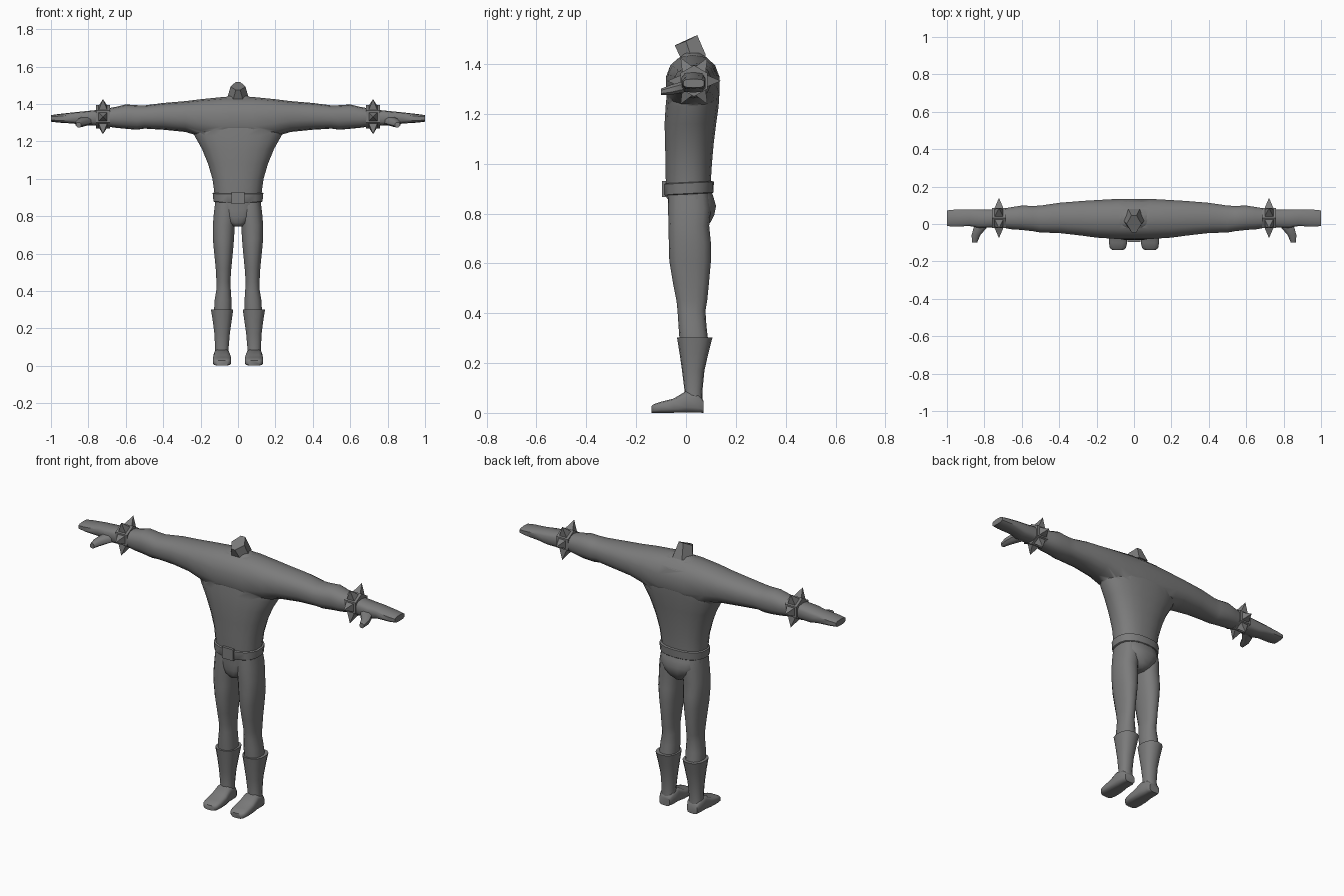
import bpy, bmesh, math
from mathutils import Vector

grey = bpy.data.materials.new("grey")
grey.diffuse_color = (0.2, 0.2, 0.2, 1)


def finish(name, bm, angle=45, mirror=False):
    bmesh.ops.recalc_face_normals(bm, faces=bm.faces)
    me = bpy.data.meshes.new(name)
    bm.to_mesh(me)
    bm.free()
    me.materials.append(grey)
    ob = bpy.data.objects.new(name, me)
    bpy.context.collection.objects.link(ob)
    bpy.ops.object.select_all(action='DESELECT')
    bpy.context.view_layer.objects.active = ob
    ob.select_set(True)
    if angle:
        bpy.ops.object.shade_smooth_by_angle(angle=math.radians(angle))
    if mirror:
        ob.modifiers.new("mirror", 'MIRROR').use_mirror_merge = False
    return ob


def loft(name, axis, rings, sides=14, power=0.85, angle=45, mirror=False, caps=True):
    """Rings are (position, min u, max u, min v, max v) across the axis; power < 1 is boxier."""
    bm = bmesh.new()
    loops = []
    for p, u0, u1, v0, v1 in rings:
        loop = []
        for i in range(sides):
            a = 2 * math.pi * (i + 0.5) / sides
            c, s = math.cos(a), math.sin(a)
            u = (u0 + u1) / 2 + (u1 - u0) / 2 * math.copysign(abs(c) ** power, c)
            v = (v0 + v1) / 2 + (v1 - v0) / 2 * math.copysign(abs(s) ** power, s)
            co = {'x': (p, u, v), 'y': (u, p, v), 'z': (u, v, p)}[axis]
            loop.append(bm.verts.new(co))
        loops.append(loop)
    for a, b in zip(loops, loops[1:]):
        for i in range(sides):
            j = (i + 1) % sides
            bm.faces.new((a[i], a[j], b[j], b[i]))
    if caps:
        bm.faces.new(loops[0])
        bm.faces.new(loops[-1])
    return finish(name, bm, angle, mirror)


# Torso, with the arms joined to it as one skin
torso = loft("torso", 'z', [
    (0.86, -.122, .122, -.078, .10), (0.92, -.127, .127, -.082, .10),
    (1.00, -.138, .138, -.083, .105), (1.08, -.162, .162, -.085, .112),
    (1.16, -.195, .195, -.087, .122), (1.23, -.235, .235, -.083, .132),
    (1.28, -.25, .25, -.078, .135), (1.34, -.22, .22, -.066, .132),
    (1.39, -.16, .16, -.045, .12), (1.425, -.09, .09, -.025, .085),
    (1.445, -.05, .05, -.01, .06)], sides=20, angle=60)
half = [(0.08, -.083, .137, 1.19, 1.437), (0.20, -.075, .13, 1.225, 1.425),
        (0.28, -.064, .125, 1.25, 1.415), (0.40, -.05, .115, 1.262, 1.405),
        (0.50, -.047, .10, 1.268, 1.392), (0.54, -.04, .098, 1.262, 1.393),
        (0.60, -.033, .10, 1.267, 1.397), (0.65, -.03, .092, 1.272, 1.385),
        (0.72, -.018, .08, 1.282, 1.372)]
arms = loft("arms", 'x', [(-r[0],) + r[1:] for r in reversed(half)] + half, angle=60)
mod = torso.modifiers.new("join", 'BOOLEAN')
mod.operation, mod.object, mod.solver = 'UNION', arms, 'EXACT'
bpy.context.view_layer.objects.active = torso
bpy.ops.object.modifier_apply(modifier="join")
bpy.data.objects.remove(arms)
torso.name = "torso_and_arms"

# Neck: short tapered stump with a slanted top
bm = bmesh.new()
low = [(-.058, .02, 1.43), (-.025, -.022, 1.425), (.025, -.022, 1.425),
       (.058, .02, 1.43), (.03, .08, 1.435), (-.03, .08, 1.435)]
top = [(-.04, 0, 1.492), (-.012, -.045, 1.475), (.012, -.045, 1.475),
       (.04, 0, 1.492), (.014, .045, 1.516), (-.014, .045, 1.516)]
a, b = [[bm.verts.new(v) for v in r] for r in (low, top)]
for i in range(6):
    j = (i + 1) % 6
    bm.faces.new((a[i], a[j], b[j], b[i]))
bm.faces.new(a)
bm.faces.new(b)
finish("neck", bm, 40)

# Hands and thumbs
loft("hand", 'x', [
    (0.70, -.015, .078, 1.285, 1.37), (0.77, -.02, .078, 1.285, 1.366),
    (0.83, -.022, .08, 1.285, 1.36), (0.88, -.012, .08, 1.295, 1.355),
    (0.96, -.016, .078, 1.30, 1.346), (1.00, -.012, .074, 1.305, 1.34)],
    sides=10, power=0.6, mirror=True)
loft("thumb", 'y', [
    (0.02, .76, .83, 1.29, 1.34), (-.02, .785, .86, 1.283, 1.33),
    (-.06, .82, .87, 1.275, 1.318), (-.10, .838, .866, 1.274, 1.302)],
    sides=8, mirror=True)

# Hexagonal wrist bands with a spike on each face
centre = Vector((0.722, 0.032, 1.332))
bm = bmesh.new()
rings = []
for x in (-.037, .037):
    rings.append([bm.verts.new(centre + Vector((x, .063 * math.cos(t), .063 * math.sin(t))))
                  for t in [math.radians(30 + 60 * i) for i in range(6)]])
for i in range(6):
    j = (i + 1) % 6
    bm.faces.new((rings[0][i], rings[0][j], rings[1][j], rings[1][i]))
bm.faces.new(rings[0])
bm.faces.new(rings[1])
for i in range(6):
    t = math.radians(60 * i)
    out = Vector((0, math.cos(t), math.sin(t)))
    side = Vector((0, -math.sin(t), math.cos(t)))
    base = [bm.verts.new(centre + out * .054 + side * .023 * s + Vector((.023 * x, 0, 0)))
            for s, x in ((-1, -1), (1, -1), (1, 1), (-1, 1))]
    tip = bm.verts.new(centre + out * .108)
    bm.faces.new(base)
    for k in range(4):
        bm.faces.new((base[k], base[(k + 1) % 4], tip))
finish("spiked_band", bm, 0, True)

# Belt, tilted slightly up at the back, and its buckle
belt = loft("belt", 'z', [
    (0.877, -.128, .128, -.088, .107), (0.880, -.133, .133, -.09, .11),
    (0.922, -.137, .137, -.09, .112), (0.925, -.13, .13, -.086, .105)], sides=18, angle=35)
for v in belt.data.vertices:
    v.co.z += v.co.y * 0.05
bm = bmesh.new()
bmesh.ops.create_cube(bm, size=1)
for v in bm.verts:
    v.co = Vector((v.co.x * .07, v.co.y * .022 - .085, v.co.z * .064 + .898))
finish("buckle", bm, 0)

# Briefs, narrowing to the crotch
loft("briefs", 'z', [
    (0.90, -.122, .122, -.077, .10), (0.865, -.124, .124, -.075, .112),
    (0.83, -.122, .122, -.074, .122), (0.795, -.10, .10, -.073, .115),
    (0.765, -.065, .065, -.068, .10), (0.745, -.03, .03, -.055, .08)], sides=16, angle=60)

# Legs
loft("leg", 'z', [
    (0.88, .01, .122, -.07, .092), (0.82, .006, .13, -.072, .10),
    (0.75, .016, .136, -.07, .093), (0.68, .02, .136, -.069, .10),
    (0.61, .026, .129, -.067, .10), (0.52, .035, .12, -.052, .092),
    (0.45, .04, .116, -.038, .085), (0.41, .038, .116, -.034, .078),
    (0.35, .034, .126, -.03, .082), (0.28, .035, .13, -.025, .09)],
    angle=60, mirror=True)

# Boots: flared shaft and a pointed foot
loft("boot_shaft", 'z', [
    (0.05, .048, .125, -.01, .067), (0.09, .05, .123, -.006, .066),
    (0.17, .043, .127, -.016, .074), (0.24, .033, .136, -.026, .09),
    (0.302, .024, .146, -.036, .106)], angle=40, mirror=True)
loft("boot_foot", 'y', [
    (.07, .055, .12, 0, .05), (.05, .045, .128, 0, .075), (0, .043, .13, 0, .088),
    (-.05, .036, .135, 0, .058), (-.10, .036, .135, 0, .045),
    (-.128, .042, .13, 0, .036), (-.138, .055, .118, 0, .028)],
    sides=12, power=0.55, mirror=True)
